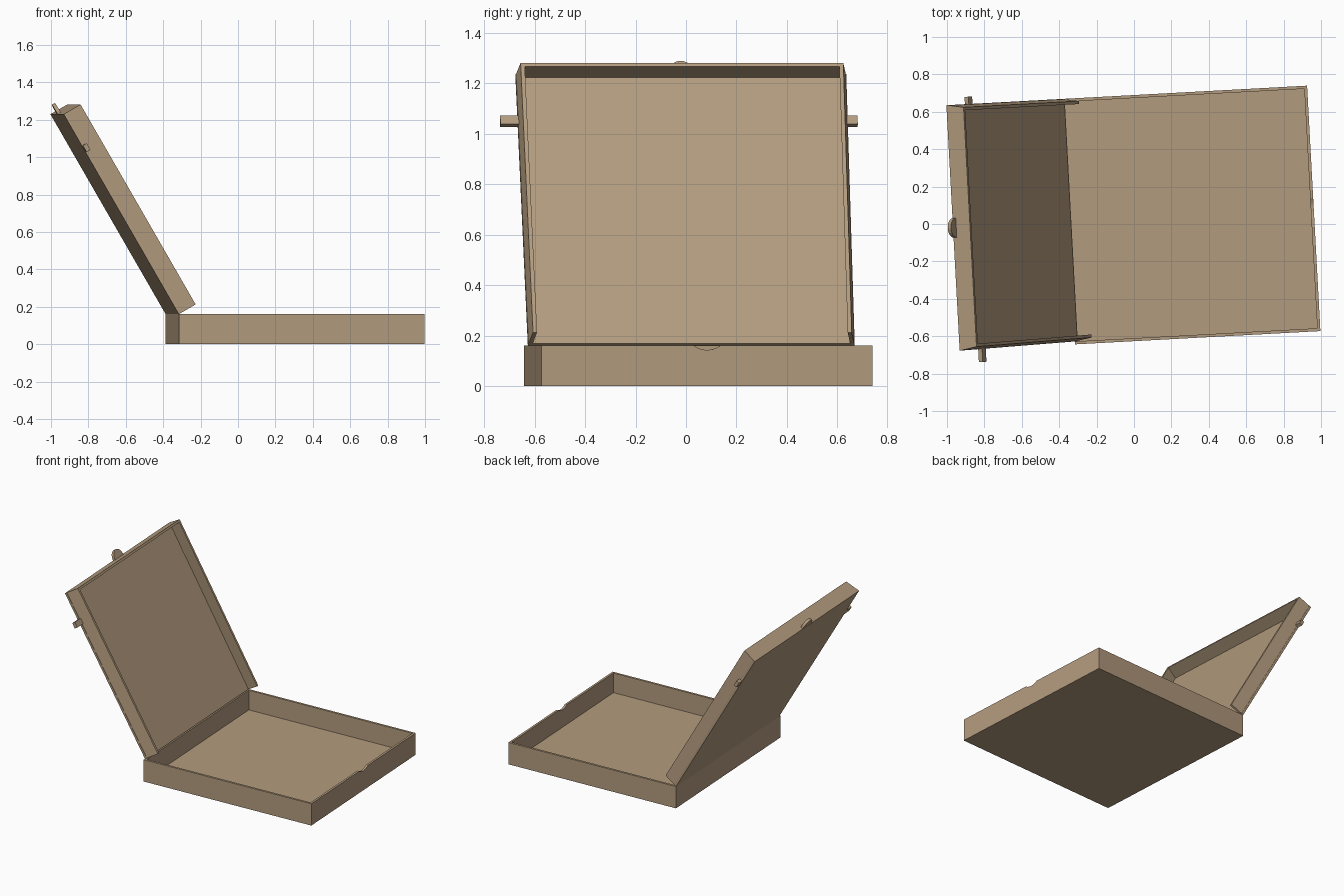
import bpy, bmesh, math
from mathutils import Matrix, Vector

if "Cube" in bpy.data.objects:
    bpy.data.objects.remove(bpy.data.objects["Cube"])

H, T, Z = 0.657, 0.016, 0.16          # half width, board thickness, tray height
LID, DEPTH = 1.235, 0.105             # lid length and flap depth

card = bpy.data.materials.new("cardboard")
card.diffuse_color = (0.45, 0.33, 0.21, 1)
card.use_nodes = True
card.node_tree.nodes["Principled BSDF"].inputs["Base Color"].default_value = card.diffuse_color

# Box frame: turned a little about z. Lid frame: x up the lid, y to the front, z into the box
box = Matrix.Translation((0.305, 0.048, 0)) @ Matrix.Rotation(math.radians(3.1), 4, 'Z')
c, s = math.cos(math.radians(60)), math.sin(math.radians(60))
lid = box @ Matrix(((-c, 0, s, -H), (0, -1, 0, 0), (s, 0, c, Z), (0, 0, 0, 1)))


def loft(name, low, high, frame):
    """Solid between two matching outlines."""
    bm = bmesh.new()
    a = [bm.verts.new(frame @ Vector(p)) for p in low]
    b = [bm.verts.new(frame @ Vector(p)) for p in high]
    bm.faces.new(a)
    bm.faces.new(b)
    for i in range(len(a)):
        j = (i + 1) % len(a)
        bm.faces.new((a[i], a[j], b[j], b[i]))
    bmesh.ops.recalc_face_normals(bm, faces=bm.faces)
    me = bpy.data.meshes.new(name)
    bm.to_mesh(me)
    bm.free()
    me.materials.append(card)
    ob = bpy.data.objects.new(name, me)
    bpy.context.collection.objects.link(ob)
    return ob


def rect(x0, x1, y0, y1, z):
    return [(x0, y0, z), (x1, y0, z), (x1, y1, z), (x0, y1, z)]


def block(name, x0, x1, y0, y1, z0, z1, frame):
    return loft(name, rect(x0, x1, y0, y1, z0), rect(x0, x1, y0, y1, z1), frame)


# Tray floor and plain walls
I = H - T
block("tray_floor", -I, I, -I, I, 0, T, box)
block("tray_hinge_wall", -H, -I, -H, H, 0, Z, box)
block("tray_front_wall", -I, I, -H, -I, 0, Z, box)
block("tray_back_wall", -I, I, I, H, 0, Z, box)

# Tray wall with a shallow curved notch
R, dip = 0.09, 0.017
half = math.acos((R - dip) / R)
arc = [half - 2 * half * i / 10 for i in range(11)]
outline = [(-H, 0), (H, 0), (H, Z)]
outline += [(R * math.sin(t), Z + R - dip - R * math.cos(t)) for t in arc]
outline += [(-H, Z)]
loft("tray_notched_wall", [(I, y, z) for y, z in outline], [(H, y, z) for y, z in outline], box)

# Lid panel, slightly narrower at the hinge on the front side
e0, e1, b = H - 0.016, H, -H
panel = [(0, b), (LID, b), (LID, e1), (0, e0)]
loft("lid_panel", [(x, y, 0) for x, y in panel], [(x, y, T) for x, y in panel], lid)

# Lid side flaps leaning inwards, and the end flap
lean = 0.016
for name, sgn, h0, h1 in (("lid_front_flap", 1, e0, e1), ("lid_back_flap", -1, H, H)):
    def strip(k, z):
        return [(0, sgn * (h0 - k), z), (LID, sgn * (h1 - k), z),
                (LID, sgn * (h1 - k - T), z), (0, sgn * (h0 - k - T), z)]
    loft(name, strip(0.002, T), strip(lean, DEPTH), lid)
w = H - lean - T + 0.014
loft("lid_end_flap", rect(LID - T, LID, -w, w, T), rect(LID - T, LID, -w + 0.014, w - 0.014, DEPTH), lid)

# Side tabs
block("front_side_tab", 1.0, 1.04, H - 0.02, 0.724, 0.002, 0.026, lid)
block("back_side_tab", 1.0, 1.04, -0.696, -H + 0.02, 0.002, 0.026, lid)

# Rounded closing tab
tab = [(LID + 0.058 * math.sin(math.pi * i / 12), 0.052 * math.cos(math.pi * i / 12)) for i in range(13)]
loft("closing_tab", [(x, y, 0.001) for x, y in tab], [(x, y, 0.02) for x, y in tab], lid)
